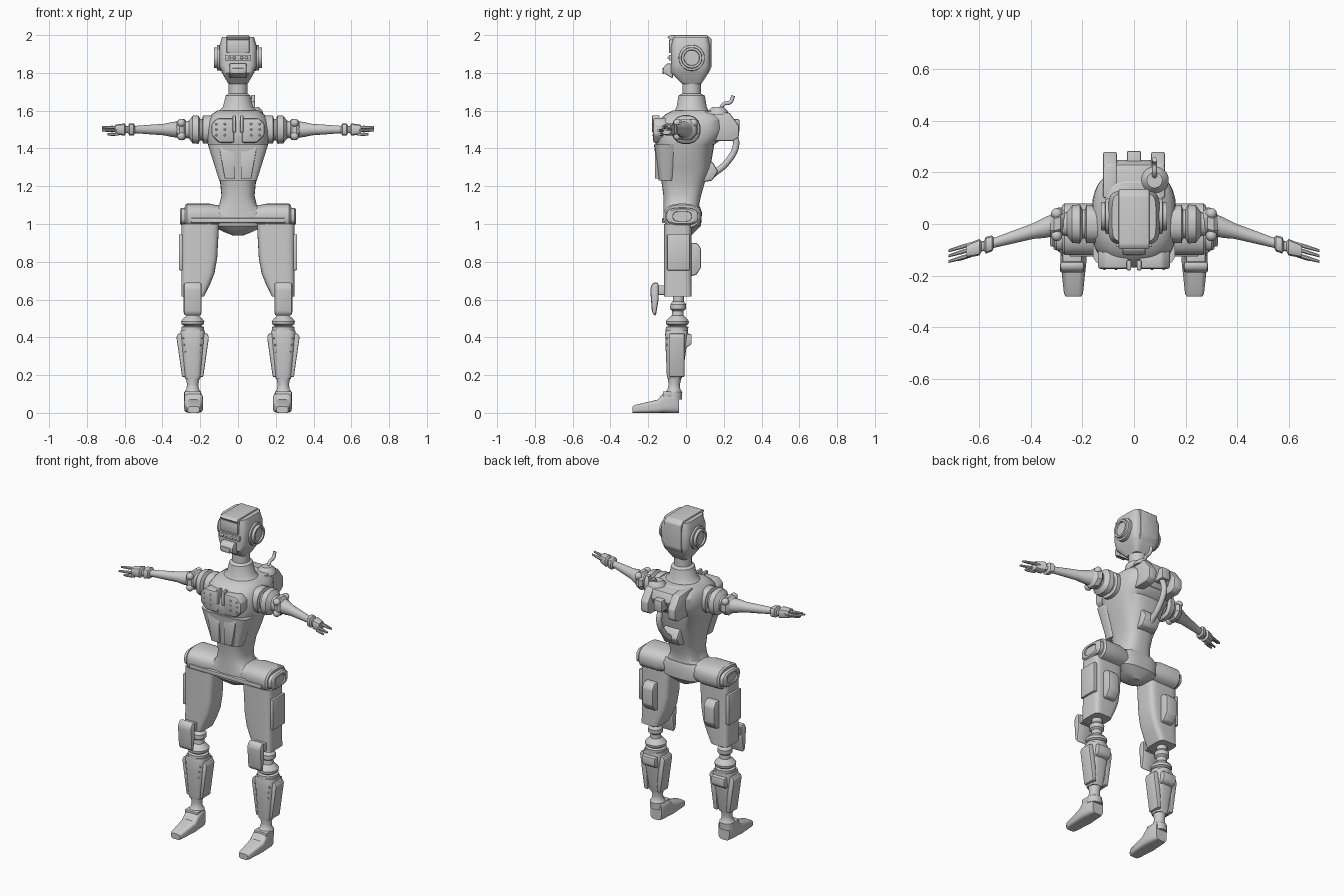
import bpy, bmesh, math
from mathutils import Vector

cube = bpy.data.objects.get("Cube")
if cube:
    bpy.data.objects.remove(cube, do_unlink=True)

grey = bpy.data.materials.new("plain grey")
grey.use_nodes = True
grey.diffuse_color = (.6, .6, .6, 1)
grey.node_tree.nodes["Principled BSDF"].inputs["Base Color"].default_value = grey.diffuse_color

# Shared positions
LEG_X = .24
THIGH_OUTER = .3
LEG_Y = -.05
ARM_Z = 1.5


def leg_line(z):
    return LEG_X, .05 * z - .07


def arm_line(x):
    return -.3 * (x - .3), ARM_Z


def shoulder_line(x):
    return 0, ARM_Z


def hip_line(x):
    return -.02, 1.04


def ear_line(x):
    return .03, 1.88


def place(axis, along, u, v):
    """Point along the axis, with u and v on the two other axes."""
    return {"x": (along, u, v), "y": (u, along, v), "z": (u, v, along)}[axis]


def finish(name, bm, paired=False, bevel=0):
    """Turn the mesh into a shaded object, mirrored across x when paired."""
    bmesh.ops.recalc_face_normals(bm, faces=bm.faces)
    if bevel:
        bmesh.ops.bevel(bm, geom=bm.edges[:], offset=bevel, segments=2,
                        affect="EDGES", profile=.5, clamp_overlap=True)
    mesh = bpy.data.meshes.new(name)
    bm.to_mesh(mesh)
    bm.free()
    mesh.materials.append(grey)
    part = bpy.data.objects.new(name, mesh)
    bpy.context.collection.objects.link(part)
    if paired:
        part.modifiers.new("both sides", "MIRROR")
    bpy.ops.object.select_all(action="DESELECT")
    part.select_set(True)
    bpy.context.view_layer.objects.active = part
    bpy.ops.object.shade_smooth_by_angle(angle=math.radians(32))


def bridge(bm, rings):
    """Close a row of vertex rings into a solid."""
    for ring, following in zip(rings, rings[1:]):
        for i in range(len(ring)):
            bm.faces.new((ring[i - 1], ring[i], following[i], following[i - 1]))
    bm.faces.new(rings[0])
    bm.faces.new(rings[-1])


def skin(name, axis, sections, sides=32, power=2, paired=False):
    """Skin over rounded sections: along, centre u, centre v, radius u, radius v."""
    bm = bmesh.new()
    rings = []
    for along, centre_u, centre_v, radius_u, radius_v in sections:
        ring = []
        for i in range(sides):
            angle = math.tau * (i + .5) / sides
            c, s = math.cos(angle), math.sin(angle)
            u = centre_u + radius_u * math.copysign(abs(c) ** (2 / power), c)
            v = centre_v + radius_v * math.copysign(abs(s) ** (2 / power), s)
            ring.append(bm.verts.new(place(axis, along, u, v)))
        rings.append(ring)
    bridge(bm, rings)
    finish(name, bm, paired)


def trunk(name, rows, power=2):
    """Central upright part: height, half width, front, back."""
    skin(name, "z", [(z, 0, (front + back) / 2, half, (back - front) / 2)
                     for z, half, front, back in rows], power=power)


def turned(name, axis, line, rows, flatten=1, **options):
    """Paired turned part around a line: along, radius."""
    skin(name, axis, [(along, *line(along), radius, radius * flatten)
                      for along, radius in rows], paired=True, **options)


def prism(name, axis, outline, start, end, bevel=.006, paired=False):
    """Outline pushed along the axis."""
    bm = bmesh.new()
    bridge(bm, [[bm.verts.new(place(axis, along, *point)) for point in outline]
                for along in (start, end)])
    finish(name, bm, paired, bevel)


def box(name, centre, size, bevel=.005, paired=False):
    bm = bmesh.new()
    bmesh.ops.create_cube(bm, size=1)
    for vert in bm.verts:
        vert.co = Vector(centre) + vert.co * Vector(size)
    finish(name, bm, paired, bevel)


def balls(name, points, radius, paired=True):
    bm = bmesh.new()
    for point in points:
        ball = bmesh.ops.create_uvsphere(bm, u_segments=12, v_segments=8, radius=radius)
        bmesh.ops.translate(bm, verts=ball["verts"], vec=Vector(point))
    finish(name, bm, paired)


def pipe(name, points, radius):
    curve = bpy.data.curves.new(name, "CURVE")
    curve.dimensions = "3D"
    curve.bevel_depth = radius
    curve.use_fill_caps = True
    spline = curve.splines.new("BEZIER")
    spline.bezier_points.add(len(points) - 1)
    for knot, point in zip(spline.bezier_points, points):
        knot.co = point
        knot.handle_left_type = knot.handle_right_type = "AUTO"
    curve.materials.append(grey)
    bpy.context.collection.objects.link(bpy.data.objects.new(name, curve))


# Head and neck
trunk("head", [(1.74, .05, -.02, .08), (1.8, .085, -.08, .12), (1.84, .1, -.08, .13),
               (1.94, .1, -.08, .13), (1.99, .085, -.07, .12)], power=5)
trunk("neck", [(1.6, .1, -.06, .12), (1.62, .08, -.05, .11), (1.68, .065, -.04, .1),
               (1.69, .05, -.02, .08), (1.76, .05, -.02, .08)])
prism("helmet_crest", "x", [(-.1, 1.99), (-.08, 2), (.11, 2), (.135, 1.98), (.135, 1.83),
                            (.12, 1.8), (.06, 1.8), (.06, 1.97), (-.08, 1.97)], -.06, .06)
box("forehead_plate", (0, -.075, 1.94), (.12, .03, .07))
box("eye_band", (0, -.075, 1.88), (.14, .03, .03), bevel=.003)
balls("eyes", [(x, -.09, 1.88) for x in (.02, .045)], .008)
prism("mouth_box", "x", [(-.07, 1.77), (-.12, 1.8), (-.12, 1.83), (-.1, 1.85), (-.07, 1.85)],
      -.045, .045)
box("mouth_grille", (0, -.12, 1.81), (.06, .01, .03), bevel=.002)
turned("ear_disc", "x", ear_line, [(.08, .07), (.11, .068), (.112, .056), (.128, .054),
                                   (.128, .042), (.118, .04)])

# Torso
trunk("torso", [(1.05, .15, -.12, .08), (1.1, .1, -.12, .07), (1.15, .088, -.12, .08),
                (1.22, .095, -.13, .1), (1.3, .12, -.145, .13), (1.42, .16, -.16, .15),
                (1.45, .165, -.17, .19), (1.5, .165, -.17, .21), (1.55, .16, -.145, .21),
                (1.58, .14, -.11, .19), (1.6, .11, -.07, .16)], power=2.8)
trunk("belly_shell", [(1.23, .1, -.145, -.06), (1.42, .16, -.17, -.03)], power=3.5)
prism("belly_panel", "y", [(.016, 1.24), (.07, 1.24), (.1, 1.41), (.016, 1.41)],
      -.165, -.12, bevel=.004, paired=True)
prism("chest_plate", "y", [(.02, 1.43), (.1, 1.43), (.14, 1.47), (.14, 1.53), (.11, 1.56),
                           (.02, 1.56)], -.174, -.1, bevel=.01, paired=True)
box("chest_rib", (.02, -.16, 1.53), (.018, .04, .09), paired=True)
balls("chest_rivets", [(x, -.173, ARM_Z + rise) for x in (.07, .115)
                       for rise in (-.03, 0, .03)], .006)

# Back pack, strut and shoulder tube
prism("back_wing", "x", [(.1, 1.6), (.23, 1.59), (.28, 1.52), (.28, 1.46), (.25, 1.44),
                         (.1, 1.44)], .066, .12, bevel=.008, paired=True)
prism("back_centre", "x", [(.1, 1.6), (.23, 1.59), (.25, 1.54), (.2, 1.46), (.1, 1.46)],
      -.07, .07)
box("back_latch", (0, .24, 1.52), (.055, .085, .07))
pipe("back_strut", [(0, .25, 1.49), (0, .265, 1.42), (0, .22, 1.33), (0, .14, 1.26)], .017)
prism("lower_back_pad", "x", [(.08, 1.33), (.14, 1.33), (.17, 1.28), (.14, 1.23), (.08, 1.22)],
      -.055, .055, bevel=.01)
skin("tube_socket", "z", [(z, .08, .17, radius, radius)
                          for z, radius in ((1.58, .055), (1.6, .05), (1.62, .03))])
pipe("shoulder_tube", [(.08, .18, 1.6), (.08, .2, 1.635), (.08, .235, 1.645),
                       (.08, .25, 1.68)], .01)

# Pelvis and hips
trunk("pelvis", [(.94, .03, -.05, .03), (.96, .08, -.08, .05), (.99, .135, -.11, .08),
                 (1.06, .145, -.12, .085), (1.09, .12, -.11, .075)], power=3)
turned("hip_tube", "x", hip_line, [(0, .085), (.12, .09), (.15, .1), (.27, .1), (.28, .09)],
       flatten=.68, power=2.6)
turned("hip_cap", "x", hip_line, [(.27, .085), (.3, .083), (.308, .07), (.308, .05), (.3, .048)],
       flatten=.55, power=3)
box("hip_bar", (0, -.1, 1.018), (.5, .054, .025))

# Thighs
skin("thigh", "z", [(z, THIGH_OUTER - width, LEG_Y + .007, width, .073) for z, width in (
    (.615, .06), (.68, .076), (.74, .088), (.82, .095), (1, .1))], power=5, paired=True)
box("thigh_side_plate", (THIGH_OUTER, -.04, .85), (.025, .12, .19), paired=True)
prism("thigh_back_panel", "x", [(0, .72), (.055, .73), (.08, .77), (.08, .87), (.06, .9), (0, .9)],
      .175, .25, bevel=.008, paired=True)

# Knees
prism("knee_guard", "x", [(-.145, .69), (-.175, .69), (-.19, .66), (-.18, .53), (-.16, .51),
                          (-.145, .6)], LEG_X - .048, LEG_X + .048, bevel=.012, paired=True)
box("knee_guard_bracket", (LEG_X, -.13, .65), (.075, .055, .05), paired=True)
turned("knee_joint", "z", leg_line, [(.43, .06), (.455, .06), (.46, .045), (.47, .06), (.485, .062),
                                     (.5, .05), (.515, .032), (.54, .03), (.55, .042),
                                     (.575, .042), (.59, .03), (.63, .03)], sides=24)

# Shins
turned("shin", "z", leg_line, [(.18, .04), (.2, .045), (.35, .06), (.42, .066), (.44, .062)],
       flatten=.93, power=3.2)
for side, sign in (("outer", 1), ("inner", -1)):
    outline = [(LEG_X + sign * offset, z) for offset, z in (
        (.03, .19), (.056, .19), (.086, .4), (.078, .42), (.045, .42))]
    prism("shin_" + side + "_plate", "y", outline, -.088, -.008, paired=True)
prism("calf_block", "x", [(-.02, .34), (.02, .355), (.03, .37), (.03, .415), (-.02, .425)],
      LEG_X - .045, LEG_X + .045, paired=True)
balls("shin_rivets", [(LEG_X + sign * (.02 + .006 * step), -.093 - .002 * step, .22 + .035 * step)
                      for step in range(6) for sign in (-1, 1)], .005)

# Ankles and feet
turned("ankle", "z", leg_line, [(.07, .045), (.11, .045), (.125, .034), (.15, .03), (.19, .038)])
skin("foot", "y", [(y, LEG_X - .005, height / 2, half, height / 2) for y, half, height in (
    (-.282, .03, .035), (-.27, .037, .042), (-.15, .05, .07), (-.115, .05, .11),
    (-.06, .047, .115), (-.038, .038, .11))], power=4, paired=True)
box("ankle_strap", (LEG_X, -.1, .1), (.088, .045, .027), paired=True)

# Shoulders and arms
turned("shoulder_collar", "x", shoulder_line, [(.14, .075), (.185, .076), (.19, .058), (.2, .058),
                                               (.21, .077), (.24, .074), (.26, .048),
                                               (.285, .043)], sides=16, power=2.4)
turned("upper_arm_ring", "x", arm_line, [(.268, .042), (.285, .06), (.31, .06), (.328, .042)],
       sides=8)
balls("shoulder_knobs", [(.3, y, ARM_Z + rise) for y, rise in (
    (-.045, .035), (.04, .035), (-.045, -.035))], .022)
turned("arm", "x", arm_line, [(.31, .045), (.35, .04), (.39, .031), (.46, .026), (.54, .02),
                              (.56, .022)], sides=20)
turned("wrist", "x", arm_line, [(.545, .022), (.552, .032), (.575, .033), (.582, .02), (.592, .02),
                                (.6, .033), (.625, .03), (.65, .026)], sides=12, power=3)
fingers = {"first_finger": (-.02, -.005, .72), "middle_finger": (.002, .012, .72),
           "last_finger": (.022, .002, .72), "thumb": (-.022, -.025, .69)}
for name, (across, rise, tip) in fingers.items():
    skin(name, "x", [(x, arm_line(x)[0] + across, ARM_Z + rise, radius, radius)
                     for x, radius in ((.63, .008), (.67, .009), (tip, .006))],
         sides=8, paired=True)
